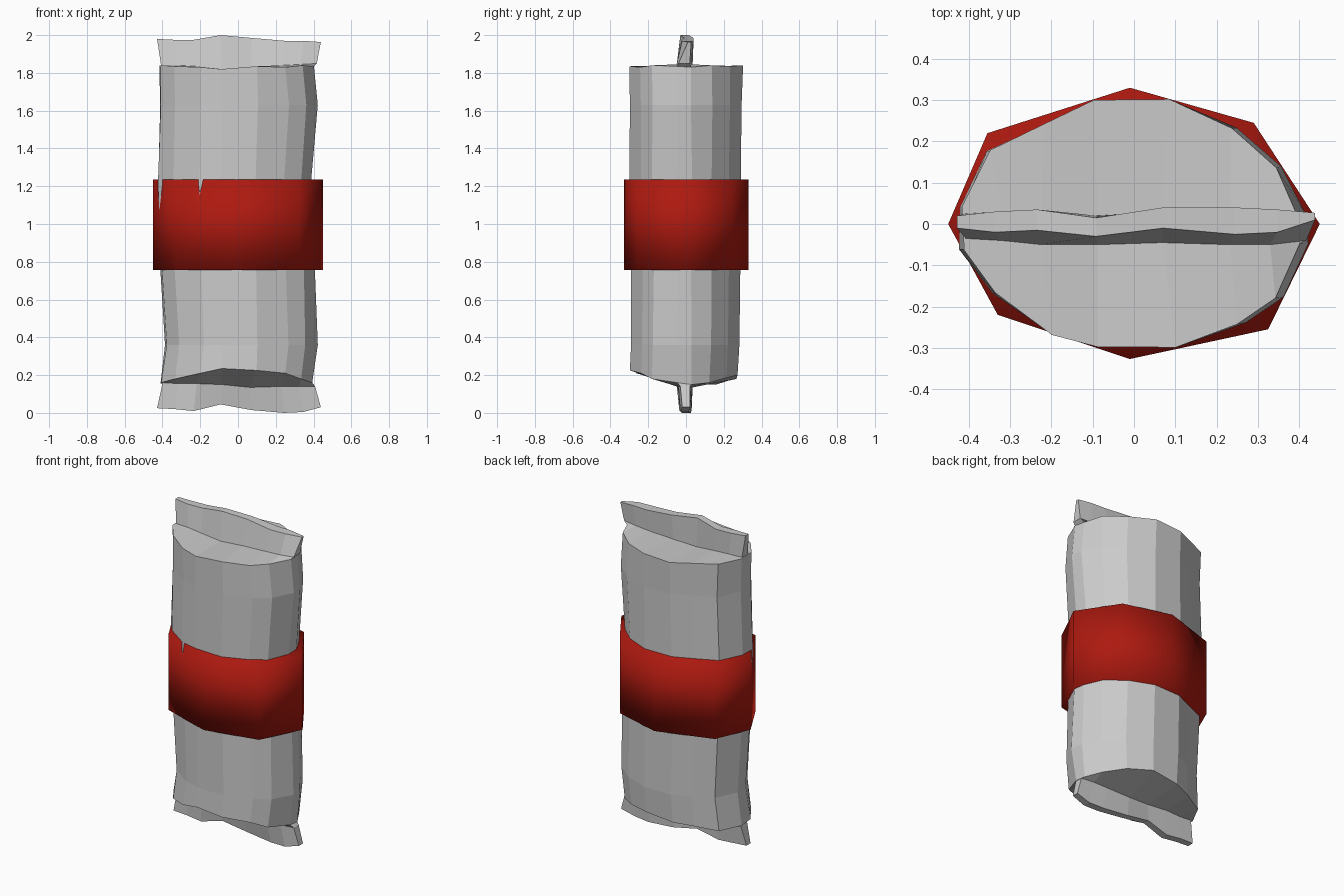
import bpy, bmesh, random

random.seed(4)


def loft(name, rings, smooth=False):
    """Join rings of equal point count into one closed skin."""
    bm = bmesh.new()
    loops = [[bm.verts.new(p) for p in ring] for ring in rings]
    n = len(loops[0])
    for a, b in zip(loops, loops[1:]):
        for i in range(n):
            j = (i + 1) % n
            bm.faces.new((a[i], a[j], b[j], b[i]))
    # close the ends with strips running from front to back
    for end in (loops[0], loops[-1]):
        for i in range(n // 2 - 1):
            bm.faces.new((end[i], end[i + 1], end[n - 2 - i], end[n - 1 - i]))
    bmesh.ops.recalc_face_normals(bm, faces=bm.faces)
    for f in bm.faces:
        f.smooth = smooth
    mesh = bpy.data.meshes.new(name)
    bm.to_mesh(mesh)
    bm.free()
    obj = bpy.data.objects.new(name, mesh)
    bpy.context.collection.objects.link(obj)
    return obj


# pouch cross-section: front side left to right, then back side right to left
FRONT = [(-.415, -.06), (-.34, -.17), (-.20, -.265), (-.09, -.295),
         (.10, -.30), (.26, -.24), (.35, -.18), (.41, -.05)]
BACK = [(.405, .03), (.35, .14), (.24, .235), (.085, .30),
        (-.10, .30), (-.22, .245), (-.35, .18), (-.42, .04)]
FIN_X = [-.42, -.33, -.23, -.09, .07, .24, .34, .43]


def body_ring(left, right, front, back, heights):
    ring = []
    for i, (x, y) in enumerate(FRONT + BACK):
        z = heights[i] if isinstance(heights, list) else heights
        x *= left / .42 if x < 0 else right / .41
        y *= front / .30 if y < 0 else back / .30
        ring.append((x + random.uniform(-.004, .004),
                     y + random.uniform(-.004, .004), z))
    return ring


def fin_ring(front, back, heights, spread=1.0):
    """Flattened seal section; front, back and heights run left to right."""
    pts = list(zip(FIN_X, front, heights))
    pts += list(zip(FIN_X, back, heights))[::-1]
    return [(x * spread, y, z) for x, y, z in pts]


low_rim = [.16, .18, .21, .235, .225, .21, .18, .16,
           .15, .16, .185, .20, .18, .17, .15, .155]
high_rim = [1.84, 1.835, 1.83, 1.82, 1.835, 1.83, 1.84, 1.835,
            1.83, 1.84, 1.835, 1.84, 1.83, 1.835, 1.84, 1.84]

rings = [
    # lower seal
    fin_ring([-.03, -.03, -.035, -.02, -.01, -.02, -.03, -.02],
             [.01, .015, .01, .02, .03, .025, .015, .02],
             [.025, .02, .01, .045, .015, .0, .005, .03], 1.02),
    fin_ring([-.035, -.03, -.05, -.04, -.035, -.045, -.04, -.03],
             [.03, .025, .03, .02, .035, .03, .03, .02],
             [.16, .155, .155, .15, .135, .14, .14, .14], .95),
    # full pouch
    body_ring(.41, .395, .295, .27, low_rim),
    body_ring(.385, .42, .29, .285, .36),
    body_ring(.41, .405, .29, .285, .76),
    body_ring(.425, .39, .295, .29, 1.22),
    body_ring(.41, .42, .298, .293, 1.63),
    body_ring(.42, .40, .30, .30, high_rim),
    # upper seal
    fin_ring([-.035, -.04, -.05, -.05, -.045, -.05, -.05, -.04],
             [.025, .03, .03, .02, .03, .035, .03, .02],
             [1.84, 1.84, 1.835, 1.82, 1.83, 1.84, 1.845, 1.85], .97),
    fin_ring([-.01, -.02, -.015, -.03, -.01, -.025, -.02, .01],
             [.02, .03, .035, .015, .04, .04, .035, .027],
             [1.98, 1.975, 1.975, 2.0, 1.985, 1.97, 1.97, 1.963], 1.02),
]
loft("pouch", rings)

# wrapped label band
BAND = [(-.45, 0), (-.33, -.22), (-.01, -.327), (.325, -.255),
        (.45, 0), (.29, .245), (-.01, .33), (-.355, .22)]
band = loft("label_band", [[(x, y, z) for x, y in BAND] for z in (.757, 1.235)],
            smooth=True)
red = bpy.data.materials.new("red_label")
red.diffuse_color = (.42, .01, .005, 1)
band.data.materials.append(red)
